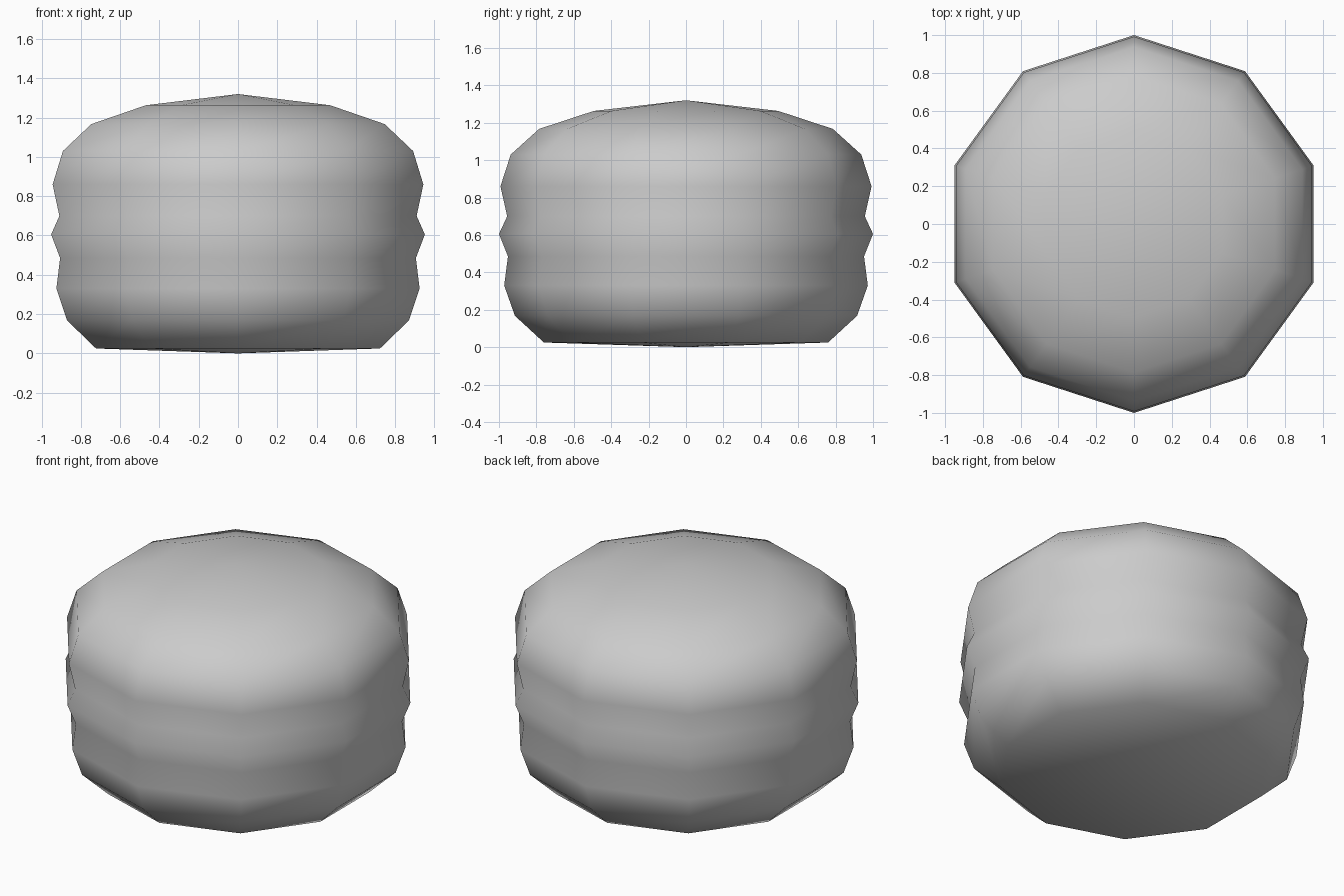
import bpy, bmesh
from math import pi, sin, cos

if "Cube" in bpy.data.objects:
    bpy.data.objects.remove(bpy.data.objects["Cube"])

SIDES = 10
# burger side profile: (radius, height) from bottom bun, through patty, to top bun
PROFILE = [(0.76, 0.025), (0.915, 0.168), (0.972, 0.33), (0.952, 0.485),
           (1.0, 0.605), (0.956, 0.70), (0.992, 0.86), (0.937, 1.03),
           (0.785, 1.167), (0.493, 1.263)]

bm = bmesh.new()
rings = [[bm.verts.new((r * cos(pi / 2 + 2 * pi * i / SIDES),
                        r * sin(pi / 2 + 2 * pi * i / SIDES), z))
          for i in range(SIDES)] for r, z in PROFILE]
base = bm.verts.new((0, 0, 0))
apex = bm.verts.new((0, 0, 1.32))

# walls and end caps
for i in range(SIDES):
    j = (i + 1) % SIDES
    for lo, hi in zip(rings, rings[1:]):
        bm.faces.new((lo[i], lo[j], hi[j], hi[i]))
    bm.faces.new((rings[0][j], rings[0][i], base))
    bm.faces.new((rings[-1][i], rings[-1][j], apex))

for f in bm.faces:
    f.smooth = True
mesh = bpy.data.meshes.new("burger")
bm.to_mesh(mesh)
bm.free()
bpy.context.collection.objects.link(bpy.data.objects.new("burger", mesh))
